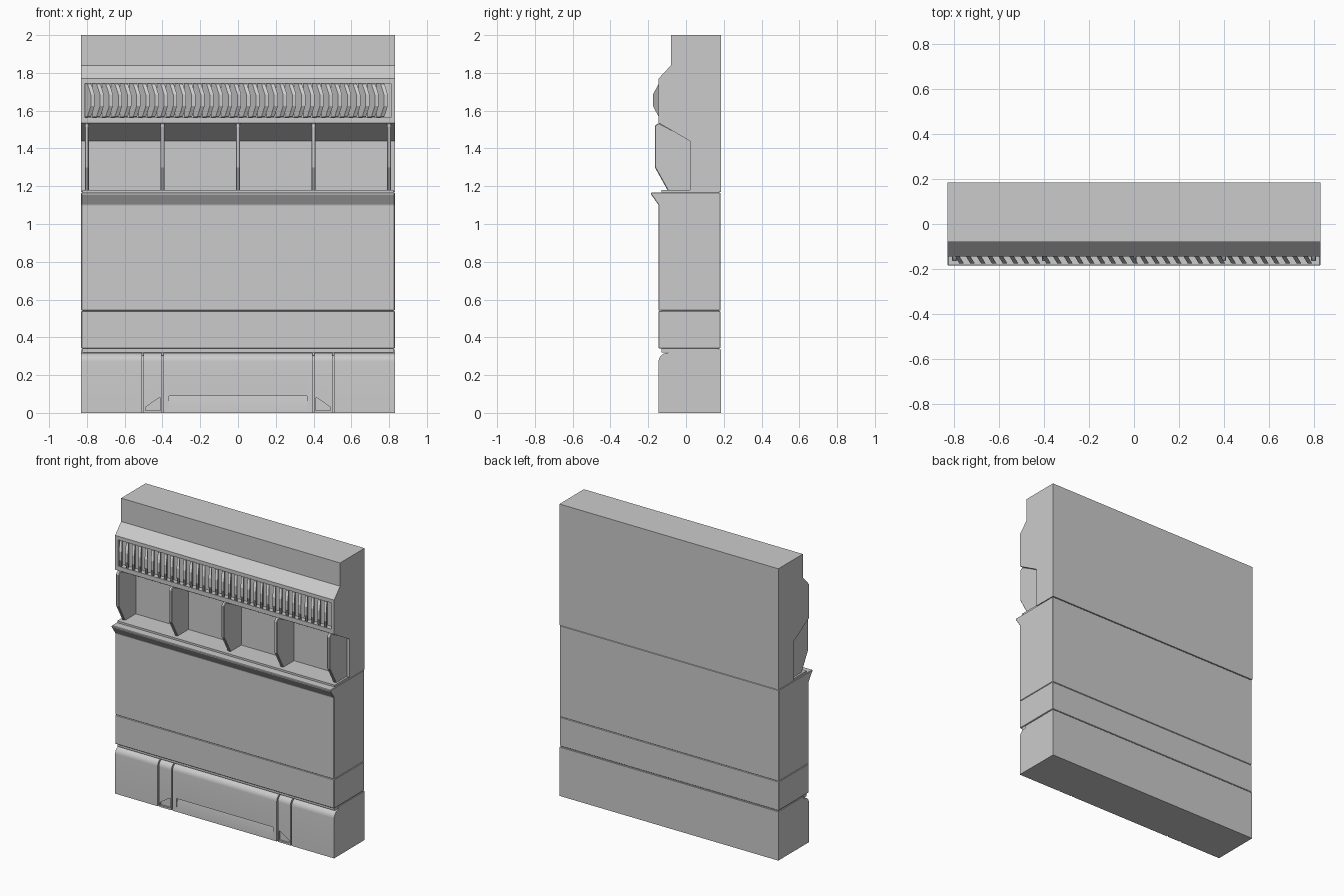
import bpy, bmesh, math

if "Cube" in bpy.data.objects:
    bpy.data.objects.remove(bpy.data.objects["Cube"], do_unlink=True)

grey = bpy.data.materials.new("wall grey")
grey.use_nodes = True
grey.diffuse_color = (0.6, 0.6, 0.6, 1)
grey.node_tree.nodes["Principled BSDF"].inputs["Base Color"].default_value = (0.6, 0.6, 0.6, 1)

HALF, BACK, FACE = 0.83, 0.185, -0.145


def prism(name, outline, start, end, axis="x", shear=0.0):
    """Extrude an outline: (y, z) along x, or (x, z) along y."""
    bm = bmesh.new()

    def place(p, t):
        if axis == "x":
            return (t + shear * (FACE - p[0]), p[0], p[1])
        return (p[0], t, p[1])

    near = [bm.verts.new(place(p, start)) for p in outline]
    far = [bm.verts.new(place(p, end)) for p in outline]
    bm.faces.new(near)
    bm.faces.new(far)
    for i in range(len(outline)):
        j = (i + 1) % len(outline)
        bm.faces.new((near[i], near[j], far[j], far[i]))
    bmesh.ops.recalc_face_normals(bm, faces=bm.faces)
    mesh = bpy.data.meshes.new(name)
    bm.to_mesh(mesh)
    bm.free()
    mesh.materials.append(grey)
    obj = bpy.data.objects.new(name, mesh)
    bpy.context.collection.objects.link(obj)
    return obj


def select(obj):
    bpy.ops.object.select_all(action="DESELECT")
    obj.select_set(True)
    bpy.context.view_layer.objects.active = obj


def cut(obj, cutter):
    cutter.hide_render = True
    mod = obj.modifiers.new("recess", "BOOLEAN")
    mod.operation, mod.object, mod.solver = "DIFFERENCE", cutter, "EXACT"
    select(obj)
    bpy.ops.object.modifier_apply(modifier=mod.name)
    bpy.data.objects.remove(cutter, do_unlink=True)


def bevel(obj, width):
    mod = obj.modifiers.new("soft edge", "BEVEL")
    mod.width, mod.segments, mod.limit_method = width, 1, "ANGLE"


def rect(a, b, c, d):
    return [(a, c), (b, c), (b, d), (a, d)]


# Upper wall with set-back top and a sheltered bay
upper = prism("upper_wall", [
    (BACK, 1.17), (BACK, 2), (-0.08, 2), (-0.08, 1.84), (FACE, 1.77),
    (FACE, 1.535), (0.02, 1.44), (0.02, 1.17)], -HALF, HALF)
cut(upper, prism("vent_cutter", rect(-0.81, 0.81, 1.565, 1.745), -0.3, -0.11, "y"))

# Angled vent louvres
louvre = [(-0.11, 1.745), (FACE, 1.742), (-0.175, 1.685), (-0.175, 1.625),
          (FACE, 1.568), (-0.11, 1.565)]
COUNT, PITCH = 33, 0.0485
for i in range(COUNT):
    x = -0.787 + i * PITCH
    prism(f"vent_louvre_{i + 1}", louvre, x - 0.01, x + 0.01, shear=0.6)

# Bay ribs
rib = [(0.03, 1.165), (-0.09, 1.165), (-0.165, 1.30), (-0.165, 1.52),
       (FACE, 1.535), (0.03, 1.445)]
for i in range(5):
    x = (i - 2) * 0.4
    bevel(prism(f"bay_rib_{i + 1}", rib, x - 0.011, x + 0.011), 0.004)

# Middle wall: main panel with projecting ledge, and a lower band
panel = prism("middle_panel", [
    (0.182, 0.541), (0.182, 1.167), (-0.185, 1.167), (-0.185, 1.157),
    (FACE, 1.10), (FACE, 0.541)], -HALF, HALF)
bevel(panel, 0.003)
bevel(prism("middle_band", rect(FACE, 0.182, 0.341, 0.54), -HALF, HALF), 0.003)
prism("wall_core", rect(-0.13, 0.176, 0.32, 1.18), -HALF + 0.006, HALF - 0.006)


# Base with rounded shoulder, split into facings by narrow grooves
def base_outline(radius, back):
    arc = []
    for i in range(9):
        a = math.pi / 2 * i / 8
        arc.append((-0.1 - radius * math.cos(a), 0.272 + radius * math.sin(a)))
    return [(back, 0), (-0.1 - radius, 0)] + arc + [(-0.095, arc[-1][1]),
                                                   (-0.095, 0.335), (back, 0.335)]


def smooth(obj):
    select(obj)
    bpy.ops.object.shade_smooth_by_angle(angle=math.radians(30))


smooth(prism("base_core", base_outline(0.033, BACK), -HALF + 0.0005, HALF - 0.0005))
facing = base_outline(0.045, 0)
centre = prism("base_centre_facing", facing, -0.395, 0.395)
cut(centre, prism("slot_cutter", [(-0.2, 0.012), (FACE, 0.012), (-0.133, 0.09),
                                  (-0.2, 0.09)], -0.365, 0.365))
smooth(centre)
for side, label in ((1, "left"), (-1, "right")):
    smooth(prism(f"base_outer_facing_{label}", facing, side * 0.508, side * HALF))
    strip = prism(f"base_strip_{label}", facing, side * 0.404, side * 0.499)
    corner = [(0.411, 0.012), (0.49, 0.012), (0.49, 0.03), (0.42, 0.078), (0.411, 0.078)]
    cut(strip, prism("corner_cutter", [(side * x, z) for x, z in corner], -0.3, -0.13, "y"))
    smooth(strip)
